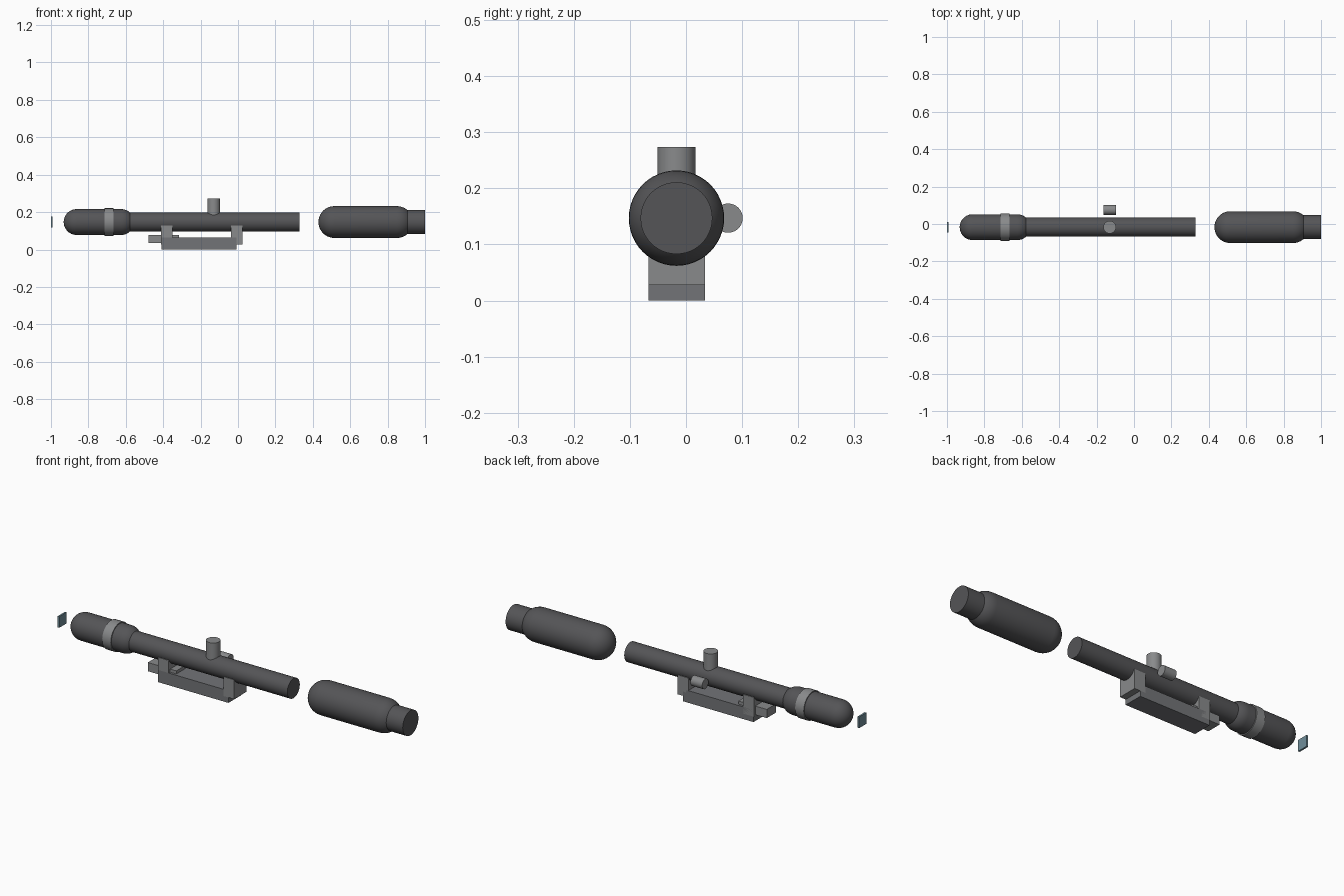
import bpy, bmesh, math

if "Cube" in bpy.data.objects:
    bpy.data.objects.remove(bpy.data.objects["Cube"])

AY, AZ = -0.017, 0.147   # optical axis position


def material(name, rgb):
    m = bpy.data.materials.new(name)
    m.diffuse_color = (*rgb, 1)
    m.use_nodes = True
    m.node_tree.nodes["Principled BSDF"].inputs["Base Color"].default_value = m.diffuse_color
    return m


DARK = material("dark_body", (0.09, 0.09, 0.095))
MOUNT = material("mount_grey", (0.17, 0.175, 0.185))
KNOB = material("knob_grey", (0.25, 0.255, 0.26))
GLASS = material("glass", (0.16, 0.27, 0.32))


def finish(bm, name, mat, smooth=False):
    bmesh.ops.recalc_face_normals(bm, faces=bm.faces)
    me = bpy.data.meshes.new(name)
    bm.to_mesh(me)
    bm.free()
    me.materials.append(mat)
    ob = bpy.data.objects.new(name, me)
    bpy.context.collection.objects.link(ob)
    if smooth:
        bpy.ops.object.select_all(action='DESELECT')
        ob.select_set(True)
        bpy.context.view_layer.objects.active = ob
        bpy.ops.object.shade_smooth_by_angle(angle=math.radians(35))
    return ob


def lathe(name, profile, mat, y=AY, z=AZ, n=48):
    """Revolve (x, radius) points about a line parallel to x."""
    bm = bmesh.new()
    rings = [[bm.verts.new((x, y + r * math.cos(math.tau * i / n), z + r * math.sin(math.tau * i / n)))
              for i in range(n)] for x, r in profile]
    for a, b in zip(rings, rings[1:]):
        for i in range(n):
            j = (i + 1) % n
            bm.faces.new((a[i], a[j], b[j], b[i]))
    bm.faces.new(rings[0])
    bm.faces.new(rings[-1])
    bmesh.ops.remove_doubles(bm, verts=bm.verts, dist=1e-5)
    return finish(bm, name, mat, True)


def capsule(name, x0, x1, r, mat, steps=10):
    angles = [math.pi / 2 * max(i, 0.1) / steps for i in range(steps + 1)]
    left = [(x0 + r - r * math.cos(a), r * math.sin(a)) for a in angles]
    right = [(x0 + x1 - x, rr) for x, rr in reversed(left)]
    return lathe(name, left + right, mat)


def box(name, x, y, z, mat):
    bm = bmesh.new()
    bmesh.ops.create_cube(bm, size=1)
    for v in bm.verts:
        v.co = [(a + b) / 2 + c * (b - a) for c, (a, b) in zip(v.co, (x, y, z))]
    return finish(bm, name, mat)


# Optical tube, eyepiece with focus ring, detached objective with lens hood
lathe("main_tube", [(-0.60, 0.051), (0.33, 0.051)], DARK)
capsule("eyepiece_body", -0.932, -0.555, 0.069, DARK)
lathe("focus_ring", [(-0.714, 0.074), (-0.665, 0.074)], KNOB)
capsule("objective_body", 0.43, 0.935, 0.085, DARK)
lathe("objective_hood", [(0.87, 0.064), (1.0, 0.064)], DARK)

# Rear lens plate
box("eyepiece_lens", (-1.0, -0.991), (-0.046, 0.012), (0.118, 0.176), GLASS)

# Adjustment turrets
lathe("side_turret", [(-0.163, 0.026), (-0.096, 0.026)], KNOB, y=0.075)
bm = bmesh.new()
bmesh.ops.create_cone(bm, cap_ends=True, segments=48, radius1=0.034, radius2=0.034, depth=0.09)
bmesh.ops.translate(bm, verts=bm.verts, vec=(-0.13, AY, 0.229))
finish(bm, "top_turret", KNOB, True)

# Mount
W = (-0.067, 0.034)
box("mount_base", (-0.41, -0.008), W, (0.0, 0.063), MOUNT)
for label, x in (("rear", -0.381), ("front", -0.006)):
    box(label + "_mount_post", (x - 0.031, x + 0.031), W, (0.028, 0.128), KNOB)
box("mount_lever", (-0.478, -0.315), (-0.055, 0.022), (0.034, 0.079), KNOB)
